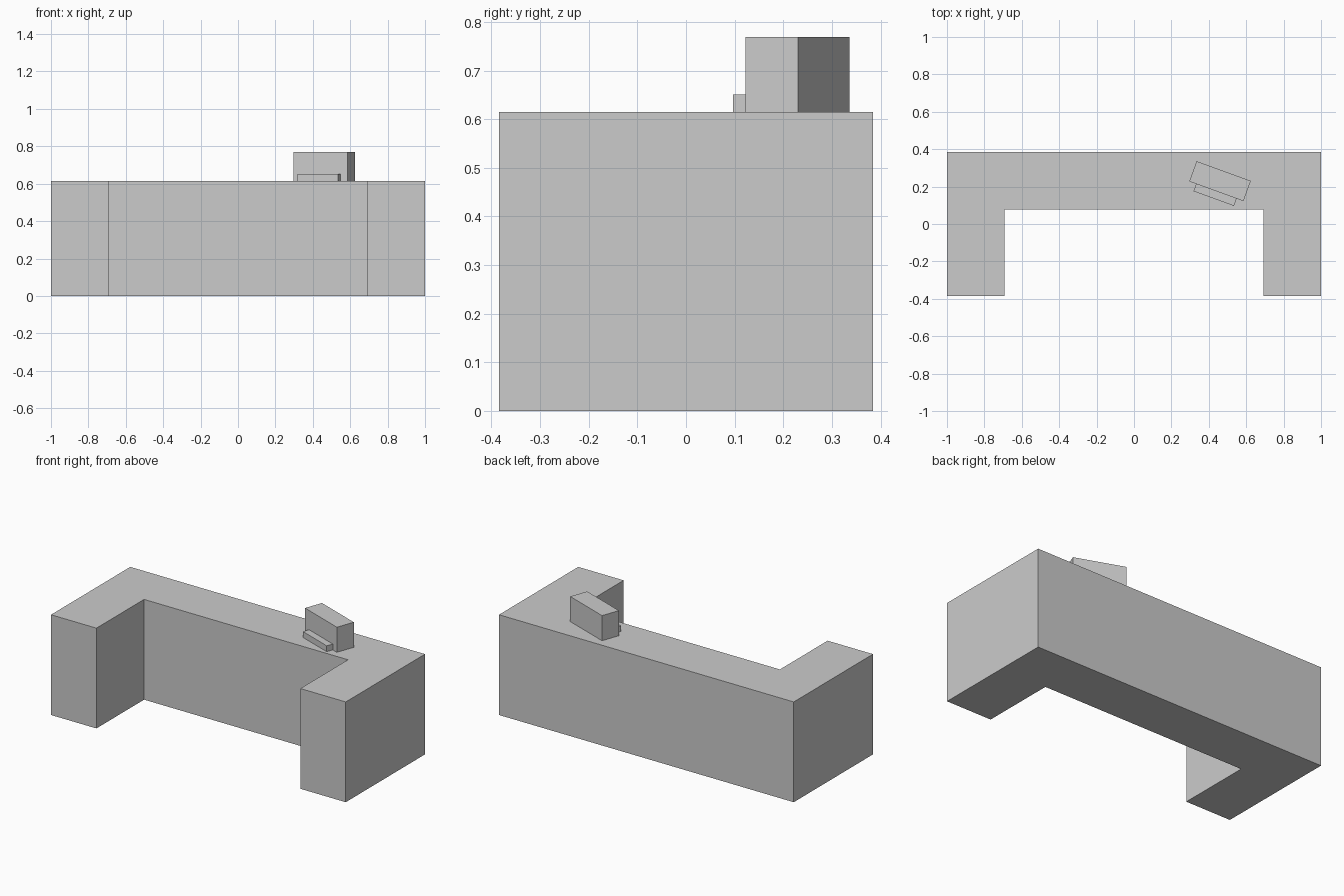
import bpy, bmesh
from math import radians
from mathutils import Matrix

if "Cube" in bpy.data.objects:
    bpy.data.objects.remove(bpy.data.objects["Cube"])


def prism(name, outline, z0, z1, matrix=Matrix.Identity(4)):
    """Extrude a flat outline from z0 up to z1."""
    bm = bmesh.new()
    base = bm.faces.new([bm.verts.new((x, y, z0)) for x, y in outline])
    top = bmesh.ops.extrude_face_region(bm, geom=[base])["geom"]
    verts = [v for v in top if isinstance(v, bmesh.types.BMVert)]
    bmesh.ops.translate(bm, verts=verts, vec=(0, 0, z1 - z0))
    bmesh.ops.recalc_face_normals(bm, faces=bm.faces)
    mesh = bpy.data.meshes.new(name)
    bm.to_mesh(mesh)
    bm.free()
    obj = bpy.data.objects.new(name, mesh)
    obj.matrix_world = matrix
    bpy.context.collection.objects.link(obj)
    return obj


def rect(half_w, y0, y1):
    return [(-half_w, y0), (half_w, y0), (half_w, y1), (-half_w, y1)]


# U-shaped counter: right half of the outline, then its mirror image
W, D, H = 1.0, 0.384, 0.615
INNER_X, INNER_Y = 0.692, 0.078
half = [(INNER_X, INNER_Y), (INNER_X, -D), (W, -D), (W, D)]
prism("counter", half + [(-x, y) for x, y in reversed(half)], 0, H)

# Cash register turned on the counter top, with a low keypad on its front
turn = Matrix.Translation((0.46, 0.229, 0)) @ Matrix.Rotation(radians(-20), 4, "Z")
prism("register_body", rect(0.154, -0.0575, 0.0575), H, 0.769, turn)
prism("register_keypad", rect(0.115, -0.099, -0.0575), H, 0.651, turn)
